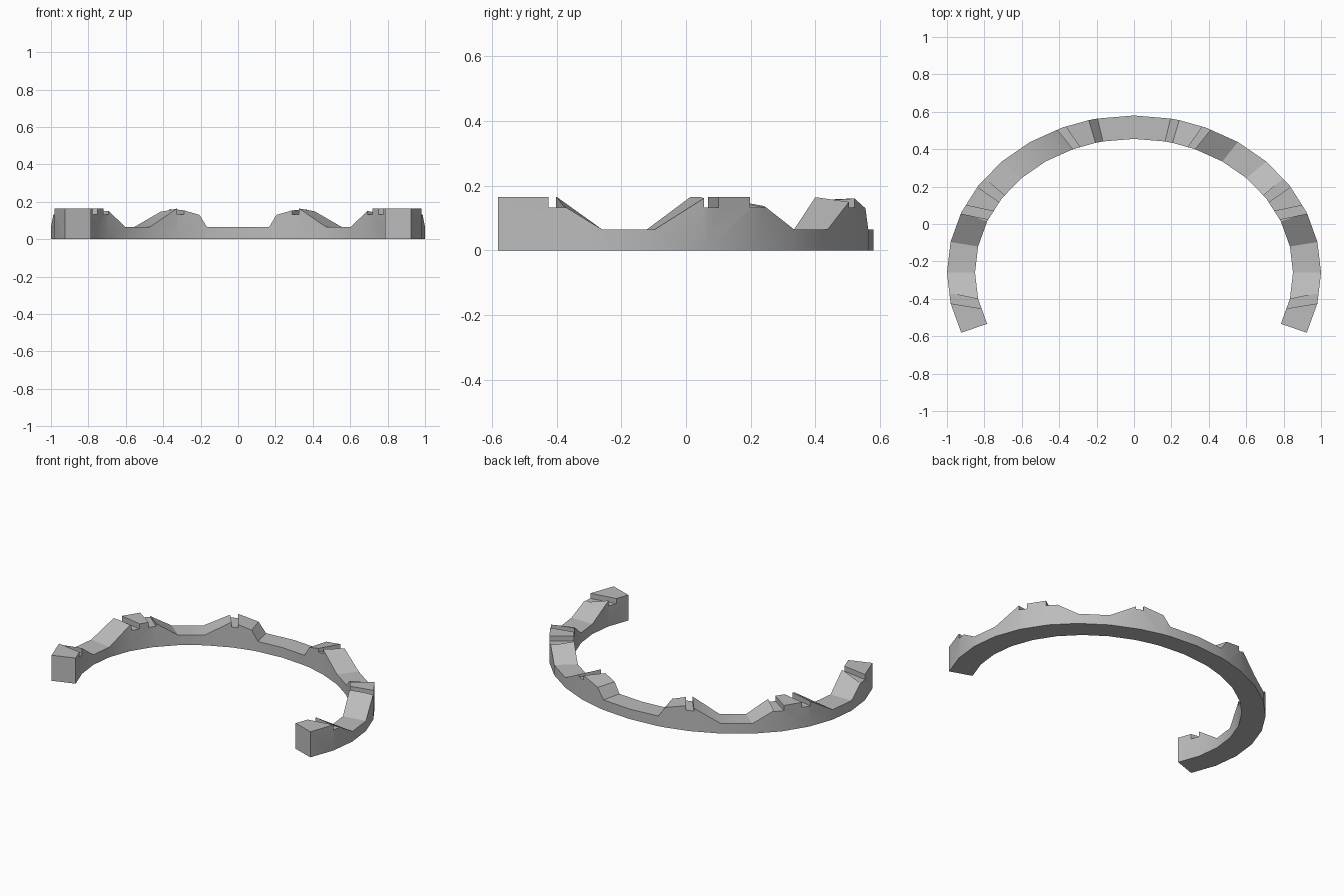
import bpy, bmesh, math
from mathutils import Vector

cube = bpy.data.objects.get("Cube")
if cube:
    bpy.data.objects.remove(cube)

CENTRE_Y = -0.26
OUTER, INNER = (1.0, 0.84), (0.85, 0.715)
LOW, KINK, HIGH, FLOOR = 0.065, 0.13, 0.165, 0.132
STEP = 11.25

grey = bpy.data.materials.new("plain grey")
grey.use_nodes = True
grey.diffuse_color = (0.5, 0.5, 0.5, 1)
grey.node_tree.nodes["Principled BSDF"].inputs["Base Color"].default_value = (0.5, 0.5, 0.5, 1)


def on_ellipse(radii, degrees, z):
    a = math.radians(degrees)
    return Vector((radii[0] * math.cos(a), CENTRE_Y + radii[1] * math.sin(a), z))


def make_object(name, bm):
    bmesh.ops.recalc_face_normals(bm, faces=bm.faces)
    mesh = bpy.data.meshes.new(name)
    bm.to_mesh(mesh)
    bm.free()
    obj = bpy.data.objects.new(name, mesh)
    bpy.context.collection.objects.link(obj)
    return obj


def loft(bm, rings):
    """Skin a chain of four-point sections and cap both ends."""
    rings = [[bm.verts.new(p) for p in ring] for ring in rings]
    for a, b in zip(rings, rings[1:]):
        for i in range(4):
            j = (i + 1) % 4
            bm.faces.new((a[i], a[j], b[j], b[i]))
    bm.faces.new(rings[0])
    bm.faces.new(rings[-1])


# Height of the crest at each station, from one end to the middle of the back
crest = [HIGH, HIGH, LOW, LOW, HIGH, HIGH, LOW, LOW, HIGH, LOW, LOW]
half = [((i - 2) * STEP, z) for i, z in enumerate(crest)]
half.insert(9, (76, KINK))
stations = half + [(180 - a, z) for a, z in reversed(half[:-1])]

# Open band with raised teeth
bm = bmesh.new()
loft(bm, [[on_ellipse(OUTER, a, 0), on_ellipse(OUTER, a, z),
           on_ellipse(INNER, a, z), on_ellipse(INNER, a, 0)] for a, z in stations])
band = make_object("toothed_band", bm)
band.data.materials.append(grey)

# Narrow slots across the teeth: two outer corners, then two inner corners
slots = [
    [(0.98, -0.425), (0.985, -0.37), (0.83, -0.45), (0.84, -0.40)],
    [(0.925, 0.055), (0.90, 0.10), (0.78, 0.025), (0.76, 0.07)],
    [(0.84, 0.20), (0.80, 0.245), (0.725, 0.12), (0.695, 0.155)],
    [(0.41, 0.505), (0.365, 0.52), (0.33, 0.405), (0.295, 0.42)],
]
bm = bmesh.new()
for corners in slots:
    for side in (1, -1):
        o1, o2, i1, i2 = [Vector((x * side, y, FLOOR)) for x, y in corners]
        d1, d2 = (o1 - i1) * 0.2, (o2 - i2) * 0.2
        base = [o1 + d1, o2 + d2, i2 - d2, i1 - d1]
        loft(bm, [base, [p + Vector((0, 0, 0.1)) for p in base]])
cutter = make_object("slot_cutter", bm)
cutter.hide_render = True

cut = band.modifiers.new("slots", 'BOOLEAN')
cut.operation = 'DIFFERENCE'
cut.solver = 'EXACT'
cut.object = cutter
bpy.ops.object.select_all(action='DESELECT')
band.select_set(True)
bpy.context.view_layer.objects.active = band
bpy.ops.object.modifier_apply(modifier=cut.name)
bpy.data.objects.remove(cutter)

bpy.ops.object.shade_smooth_by_angle(angle=math.radians(30))
